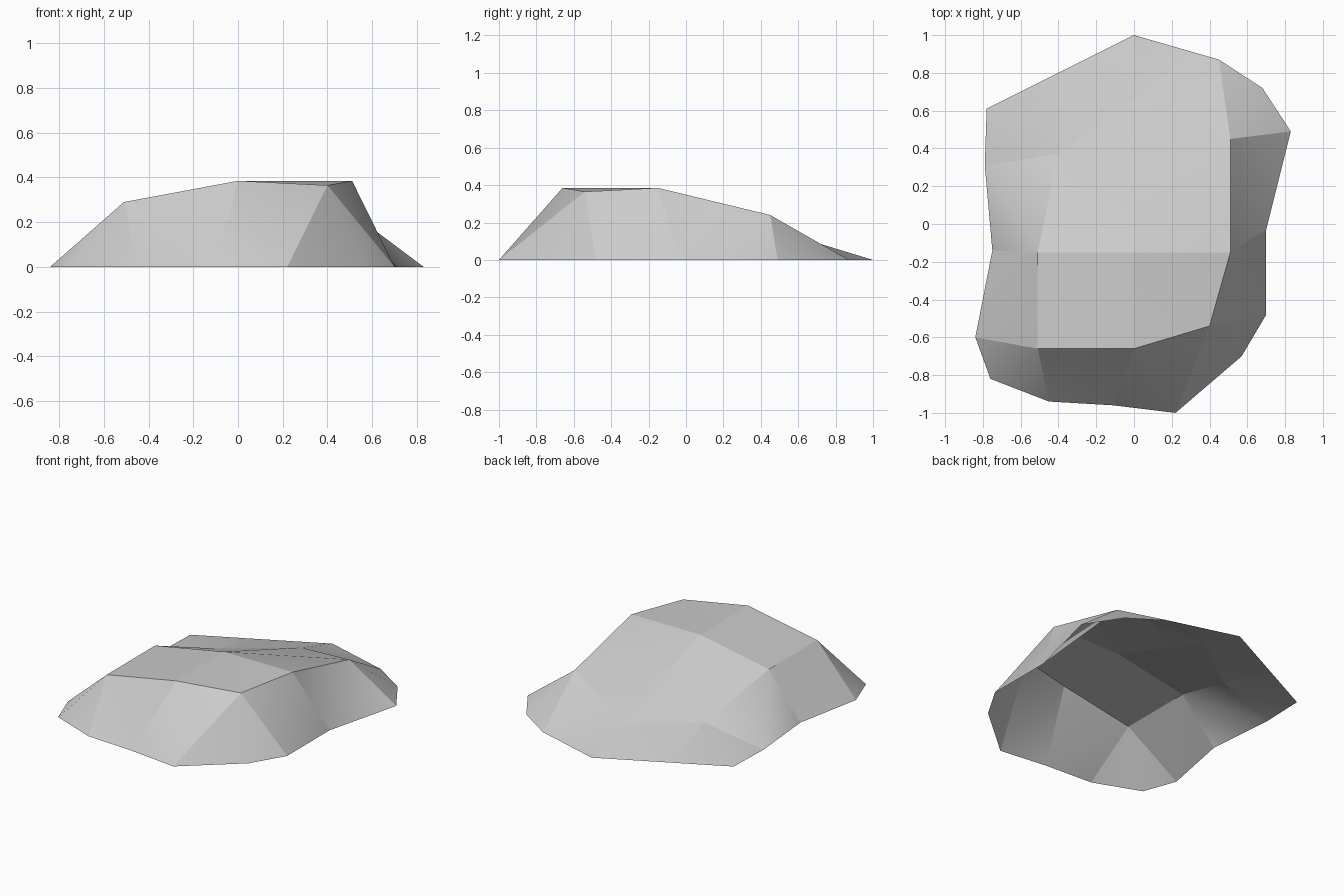
import bpy
import bmesh

# Remove the default cube only
default_cube = bpy.data.objects.get("Cube")
if default_cube:
    bpy.data.objects.remove(default_cube, do_unlink=True)

# One plain stone colour
STONE = (0.6, 0.6, 0.6, 1.0)
stone = bpy.data.materials.new("stone_grey")
stone.use_nodes = True
stone.diffuse_color = STONE
stone.node_tree.nodes["Principled BSDF"].inputs["Base Color"].default_value = STONE

# Ground outline, from the front right-hand corner round counter-clockwise
south = [(-.76, -.82), (-.45, -.94), (-.11, -.96), (.22, -1)]
east = [(.57, -.7), (.7, -.48), (.7, -.03), (.83, .49)]
north = [(.68, .72), (.45, .87), (0, 1), (-.42, .79)]
west = [(-.78, .61), (-.79, .31), (-.75, -.14), (-.84, -.6)]
outline = south + east + north + west

# Crown of the boulder: three rows from front to back
crown = [
    [(-.51, -.66, .29), (0, -.66, .385), (.4, -.54, .365)],
    [(-.51, -.15, .29), (0, -.15, .385), (.51, -.15, .385)],
    [(-.4, .37, .1), (0, .67, .1), (.51, .45, .24)],
]


def outline_index(col, row, last):
    """Position along the ground outline of a cell on the border of the grid."""
    if row == 0:
        return col
    if col == last:
        return last + row
    if row == last:
        return 3 * last - col
    return 4 * last - row


def build_boulder(name, segments=4):
    """Patch of quads: border points lie on the ground, inner ones on the crown."""
    bm = bmesh.new()
    grid = []
    for row in range(segments + 1):
        line = []
        for col in range(segments + 1):
            inside = 0 < row < segments and 0 < col < segments
            if inside:
                point = crown[row - 1][col - 1]
            else:
                point = (*outline[outline_index(col, row, segments)], 0)
            line.append(bm.verts.new(point))
        grid.append(line)

    for near, far in zip(grid, grid[1:]):
        for i in range(segments):
            bm.faces.new((near[i], near[i + 1], far[i + 1], far[i]))

    # Facet borders stay crisp, only the fold inside each facet is softened
    for edge in bm.edges:
        edge.smooth = False
    for face in bm.faces:
        face.smooth = True
    bmesh.ops.triangulate(bm, faces=bm.faces[:], quad_method='SHORT_EDGE')

    mesh = bpy.data.meshes.new(name)
    bm.to_mesh(mesh)
    bm.free()
    mesh.materials.append(stone)
    boulder = bpy.data.objects.new(name, mesh)
    bpy.context.collection.objects.link(boulder)
    return boulder


build_boulder("flat_boulder")
